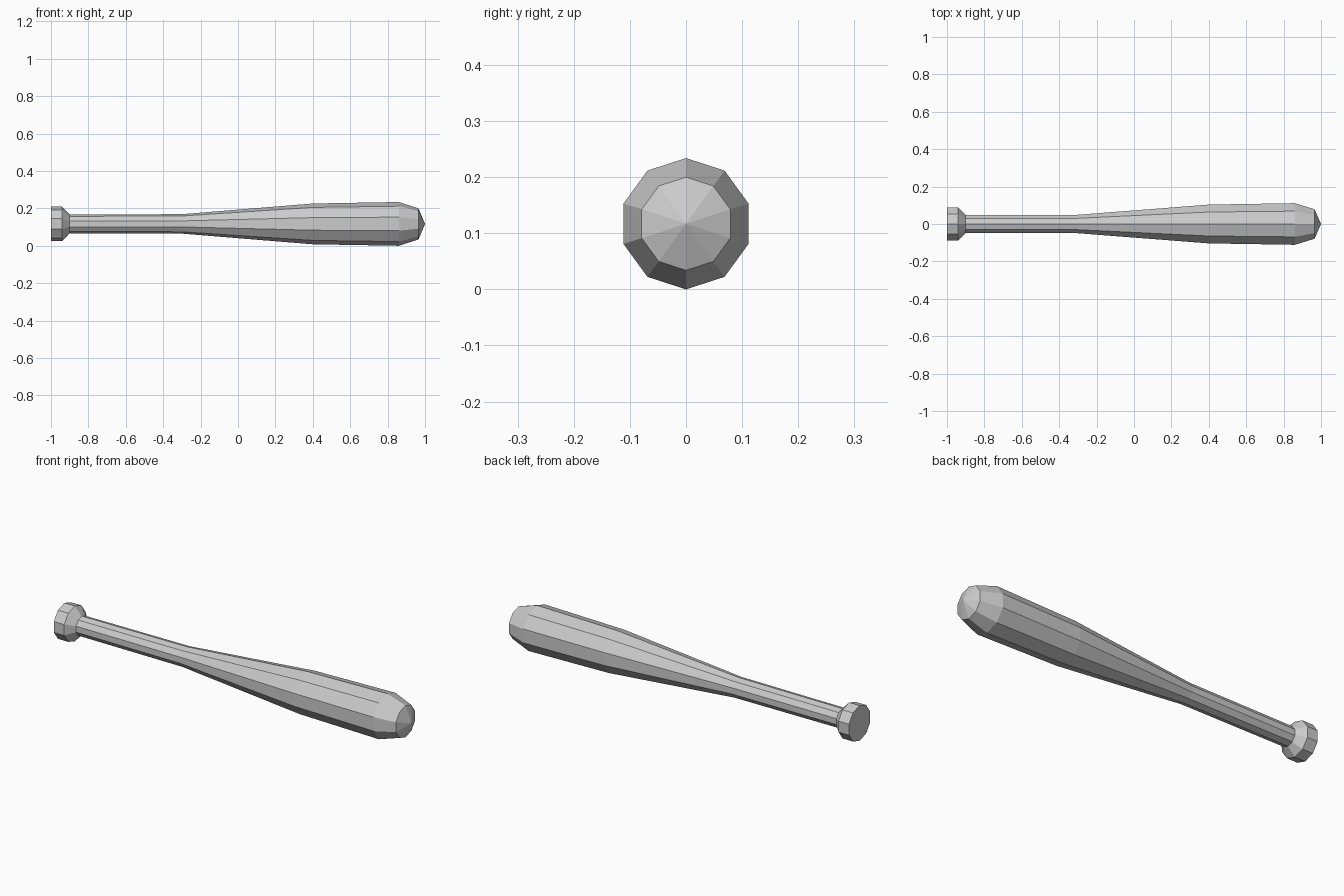
import bpy, bmesh, math

if "Cube" in bpy.data.objects:
    bpy.data.objects.remove(bpy.data.objects["Cube"])

SIDES = 10
CENTRE_Z = 0.117

# One flat grey for the whole bat
grey = bpy.data.materials.new("light grey")
grey.diffuse_color = (0.6, 0.6, 0.6, 1)
grey.use_nodes = True
grey.node_tree.nodes["Principled BSDF"].inputs["Base Color"].default_value = grey.diffuse_color

# (x, radius) rings from the knob to the barrel end
profile = [(-1.0, 0.092), (-0.94, 0.092), (-0.90, 0.05), (-0.30, 0.052),
           (0.40, 0.109), (0.86, 0.117), (0.965, 0.083)]
TIP_X = 1.0

bm = bmesh.new()
rings = []
for x, r in profile:
    ring = []
    for i in range(SIDES):
        a = 2 * math.pi * i / SIDES
        ring.append(bm.verts.new((x, r * math.sin(a), CENTRE_Z + r * math.cos(a))))
    rings.append(ring)

# Sides of the knob, handle and barrel
for a, b in zip(rings, rings[1:]):
    for i in range(SIDES):
        j = (i + 1) % SIDES
        bm.faces.new((a[i], a[j], b[j], b[i]))

# Flat knob end and shallow pointed barrel end
bm.faces.new(rings[0])
tip = bm.verts.new((TIP_X, 0, CENTRE_Z))
for i in range(SIDES):
    bm.faces.new((rings[-1][i], rings[-1][(i + 1) % SIDES], tip))
bmesh.ops.recalc_face_normals(bm, faces=bm.faces[:])

mesh = bpy.data.meshes.new("bat")
bm.to_mesh(mesh)
bm.free()
mesh.materials.append(grey)
bat = bpy.data.objects.new("bat", mesh)
bpy.context.collection.objects.link(bat)
